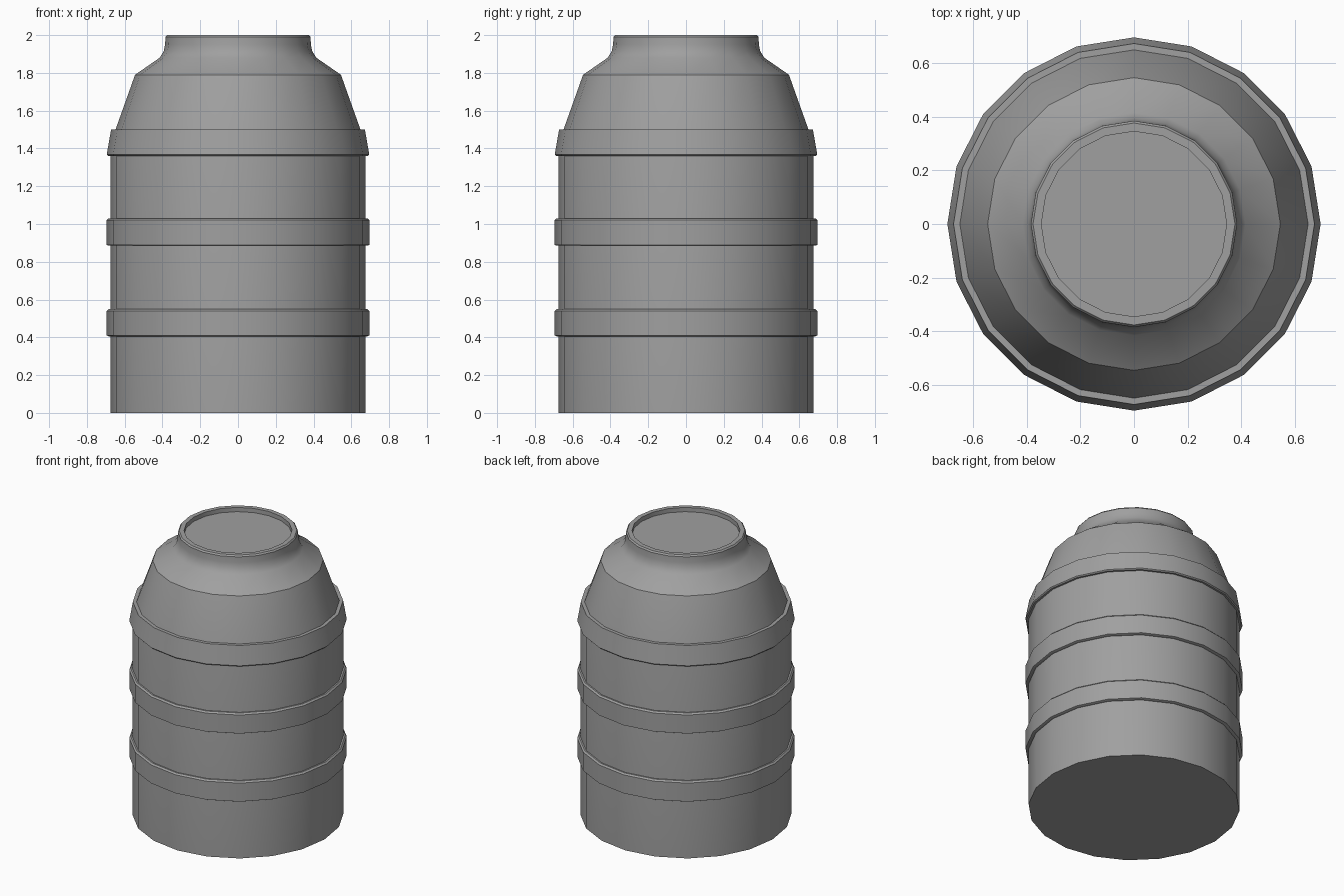
import bpy
import math

SIDES = 20

cube = bpy.data.objects.get("Cube")
if cube:
    bpy.data.objects.remove(cube, do_unlink=True)

grey = bpy.data.materials.new("mid_grey")
grey.use_nodes = True
colour = (0.35, 0.35, 0.35, 1.0)
grey.diffuse_color = colour
grey.node_tree.nodes["Principled BSDF"].inputs["Base Color"].default_value = colour


def lathe(name, profile, closed=False):
    """Spin (radius, height) points around z; open profiles get end caps."""
    verts, faces = [], []
    for r, z in profile:
        for i in range(SIDES):
            a = math.tau * i / SIDES
            verts.append((r * math.cos(a), r * math.sin(a), z))
    rows = len(profile)
    for k in range(rows if closed else rows - 1):
        low, high = k * SIDES, (k + 1) % rows * SIDES
        for i in range(SIDES):
            j = (i + 1) % SIDES
            faces.append((low + i, low + j, high + j, high + i))
    if not closed:
        faces.append(tuple(reversed(range(SIDES))))
        faces.append(tuple((rows - 1) * SIDES + i for i in range(SIDES)))
    mesh = bpy.data.meshes.new(name)
    mesh.from_pydata(verts, [], faces)
    mesh.materials.append(grey)
    obj = bpy.data.objects.new(name, mesh)
    bpy.context.collection.objects.link(obj)
    bpy.ops.object.select_all(action="DESELECT")
    obj.select_set(True)
    bpy.context.view_layer.objects.active = obj
    bpy.ops.object.shade_smooth_by_angle(angle=math.radians(35))
    return obj


# Straight body, sloping shoulder, neck and shallow recessed lid
lathe("barrel_body", [
    (0.675, 0.0), (0.675, 1.37), (0.652, 1.49), (0.545, 1.79),
    (0.415, 1.88), (0.393, 1.915), (0.386, 1.95), (0.384, 1.99),
    (0.376, 2.0), (0.345, 2.0), (0.345, 1.97),
])

# Two raised hoops around the straight body
for name, z in (("lower_hoop", 0.41), ("middle_hoop", 0.89)):
    lathe(name, [(0.66, z - 0.005), (0.685, z - 0.005), (0.695, z),
                 (0.695, z + 0.13), (0.685, z + 0.14), (0.66, z + 0.14)],
          closed=True)

# Tapered collar below the shoulder
lathe("shoulder_collar", [(0.64, 1.36), (0.688, 1.36), (0.695, 1.367),
                          (0.672, 1.5), (0.64, 1.5)], closed=True)
